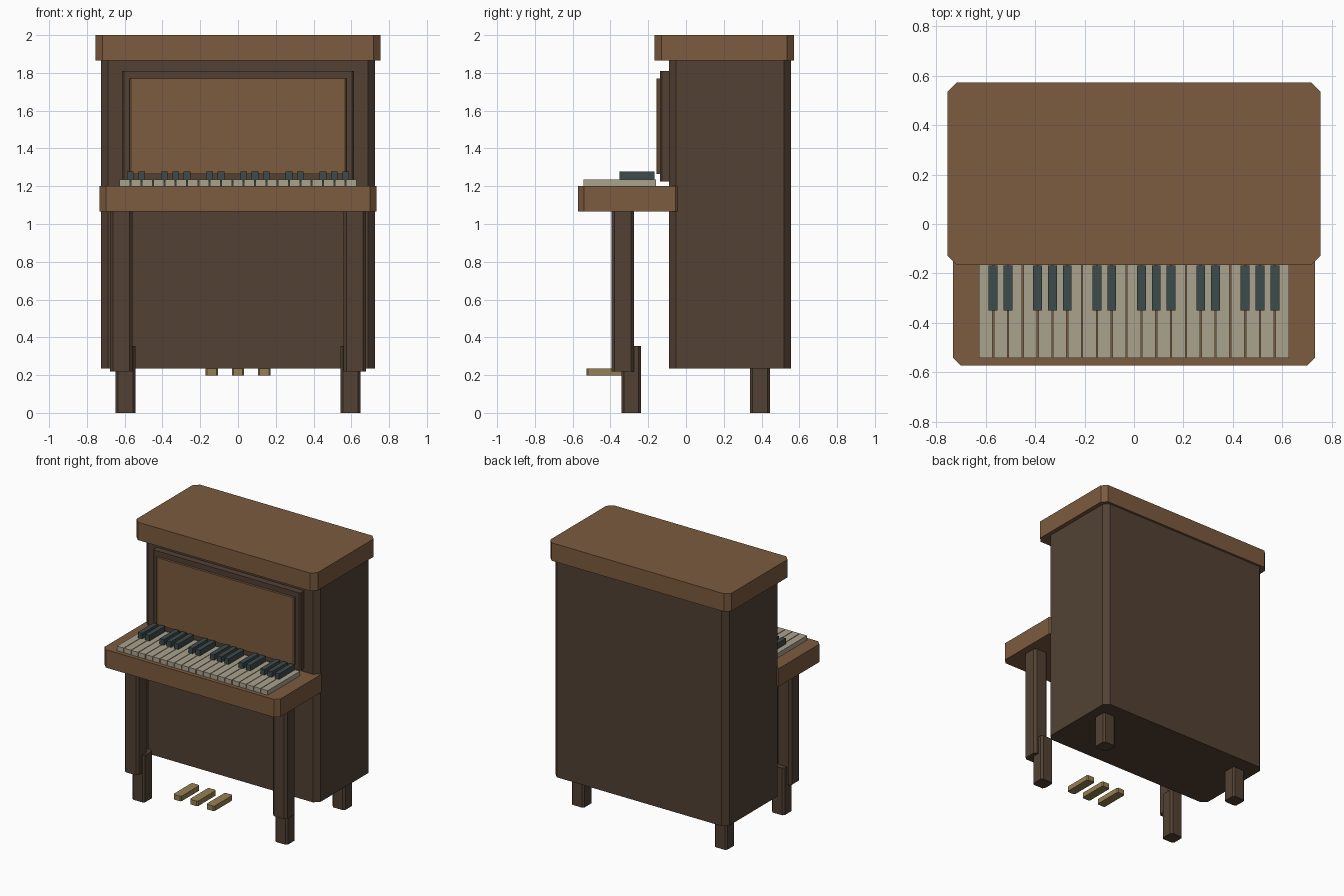
import bpy, bmesh

if "Cube" in bpy.data.objects:
    bpy.data.objects.remove(bpy.data.objects["Cube"])


def material(name, color):
    m = bpy.data.materials.new(name)
    m.diffuse_color = (*color, 1)
    m.use_nodes = True
    m.node_tree.nodes["Principled BSDF"].inputs["Base Color"].default_value = m.diffuse_color
    return m


DARK = material("dark_wood", (0.084, 0.053, 0.034))
WOOD = material("light_wood", (0.20, 0.105, 0.05))
IVORY = material("ivory", (0.40, 0.36, 0.27))
EBONY = material("ebony", (0.048, 0.069, 0.072))
BRASS = material("brass", (0.30, 0.216, 0.085))


def block(name, x, y, z, mat, cut=0.0):
    """Box spanning the given ranges, with its vertical edges chamfered by cut."""
    (x0, x1), (y0, y1), (z0, z1) = x, y, z
    if cut:
        outline = [(x0 + cut, y0), (x1 - cut, y0), (x1, y0 + cut), (x1, y1 - cut),
                   (x1 - cut, y1), (x0 + cut, y1), (x0, y1 - cut), (x0, y0 + cut)]
    else:
        outline = [(x0, y0), (x1, y0), (x1, y1), (x0, y1)]
    bm = bmesh.new()
    base = bm.faces.new([bm.verts.new((px, py, z0)) for px, py in outline])
    top = bmesh.ops.extrude_face_region(bm, geom=[base])["geom"]
    bmesh.ops.translate(bm, vec=(0, 0, z1 - z0),
                        verts=[v for v in top if isinstance(v, bmesh.types.BMVert)])
    bmesh.ops.recalc_face_normals(bm, faces=bm.faces)
    mesh = bpy.data.meshes.new(name)
    bm.to_mesh(mesh)
    bm.free()
    mesh.materials.append(mat)
    ob = bpy.data.objects.new(name, mesh)
    bpy.context.collection.objects.link(ob)
    return ob


def around(c, width):
    return (c - width / 2, c + width / 2)


# Case, lid and key shelf
block("case", (-0.724, 0.724), (-0.089, 0.556), (0.236, 1.87), DARK, 0.037)
block("lid", (-0.755, 0.755), (-0.166, 0.573), (1.865, 2.0), WOOD, 0.037)
block("key_shelf", (-0.733, 0.733), (-0.573, -0.022), (1.065, 1.2), WOOD, 0.033)

# Front panel and its frame
block("panel_frame", (-0.614, 0.614), (-0.138, -0.07), (1.225, 1.81), DARK, 0.01)
block("front_panel", (-0.575, 0.575), (-0.155, -0.12), (1.265, 1.77), WOOD, 0.008)

# Keyboard: 21 white keys with black keys in groups of two and three
PITCH = 0.06
for i in range(21):
    block(f"white_key_{i + 1}", around((i - 10) * PITCH, 0.055),
          (-0.543, -0.158), (1.198, 1.235), IVORY)
    if i % 7 in (0, 1, 3, 4, 5):
        block(f"black_key_{i + 1}", around((i - 9.5) * PITCH, 0.036),
              (-0.351, -0.167), (1.23, 1.277), EBONY)

# Legs under the shelf, and feet
for side, s in (("left", -1), ("right", 1)):
    block(f"leg_{side}", around(s * 0.618, 0.118), (-0.395, -0.276),
          (0.22, 1.07), DARK, 0.016)
    for place, y in (("front", -0.29), ("back", 0.392)):
        block(f"{place}_foot_{side}", around(s * 0.595, 0.105), around(y, 0.105),
              (0, 0.355), DARK, 0.013)

# Pedals
for name, x in (("left", -0.138), ("middle", 0), ("right", 0.138)):
    block(f"pedal_{name}", around(x, 0.066), (-0.528, -0.305), (0.198, 0.236), BRASS, 0.008)
